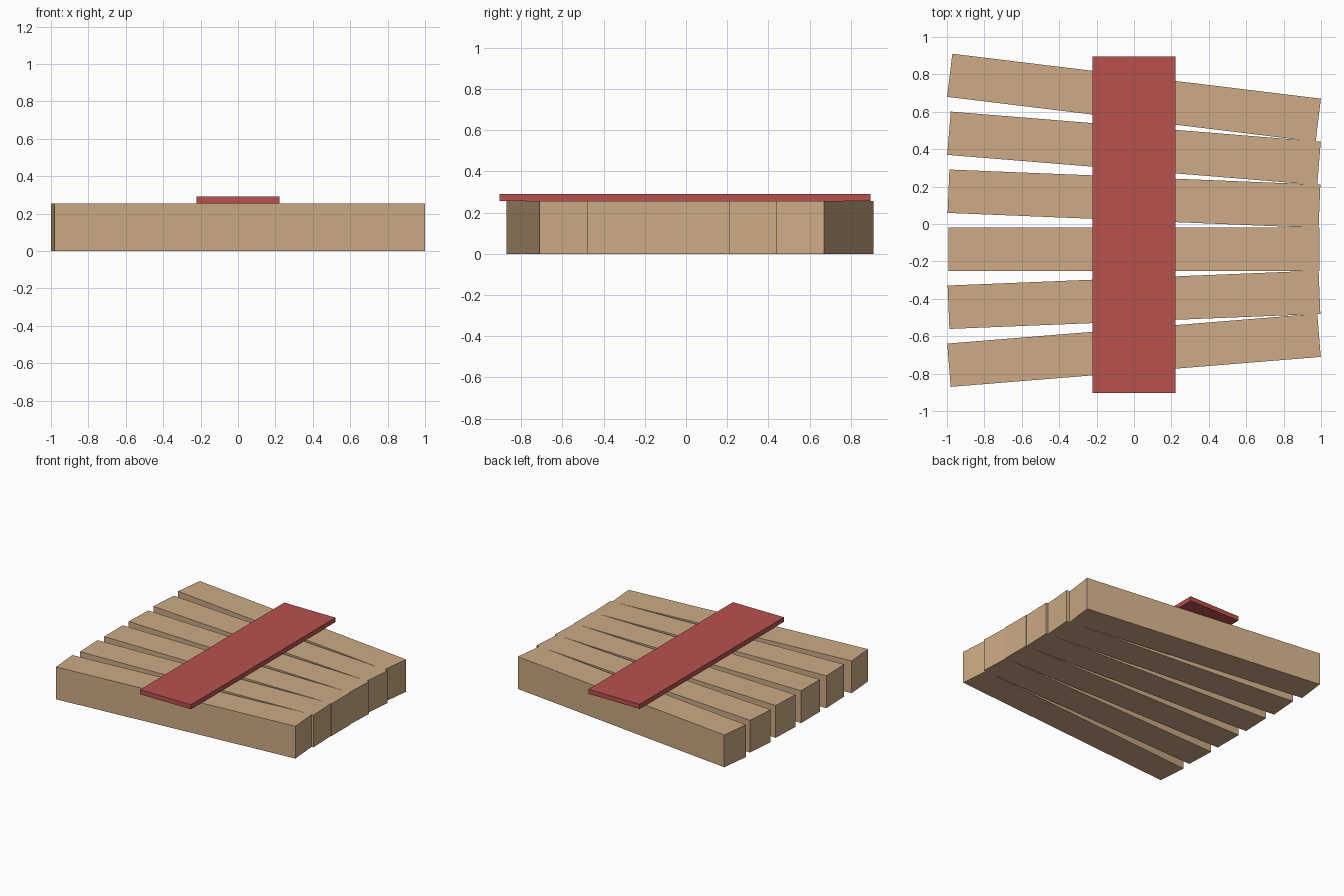
import bpy, math

if "Cube" in bpy.data.objects:
    bpy.data.objects.remove(bpy.data.objects["Cube"])

def material(name, rgb):
    m = bpy.data.materials.new(name)
    m.diffuse_color = (*rgb, 1)
    m.use_nodes = True
    m.node_tree.nodes["Principled BSDF"].inputs["Base Color"].default_value = m.diffuse_color
    return m

wood = material("tan wood", (0.61, 0.41, 0.235))
red = material("muted red", (0.48, 0.083, 0.076))

def box(name, size, loc, mat, angle=0):
    bpy.ops.mesh.primitive_cube_add(size=1, location=loc,
                                    rotation=(0, 0, math.radians(angle)))
    ob = bpy.context.object
    ob.name = name
    ob.scale = size
    ob.data.materials.append(mat)
    return ob

# Fanned-out planks, each turned a little more than its neighbour
LENGTH, WIDTH, HEIGHT = 1.985, 0.232, 0.255
for i in range(6):
    box(f"plank_{i + 1}", (LENGTH, WIDTH, HEIGHT),
        (0, 0.675 - 0.27 * i, HEIGHT / 2), wood, -6.95 + 2.315 * i)

# Flat strap lying across the planks
box("cross_strap", (0.445, 1.8, 0.036), (0, -0.004, HEIGHT + 0.018), red)
